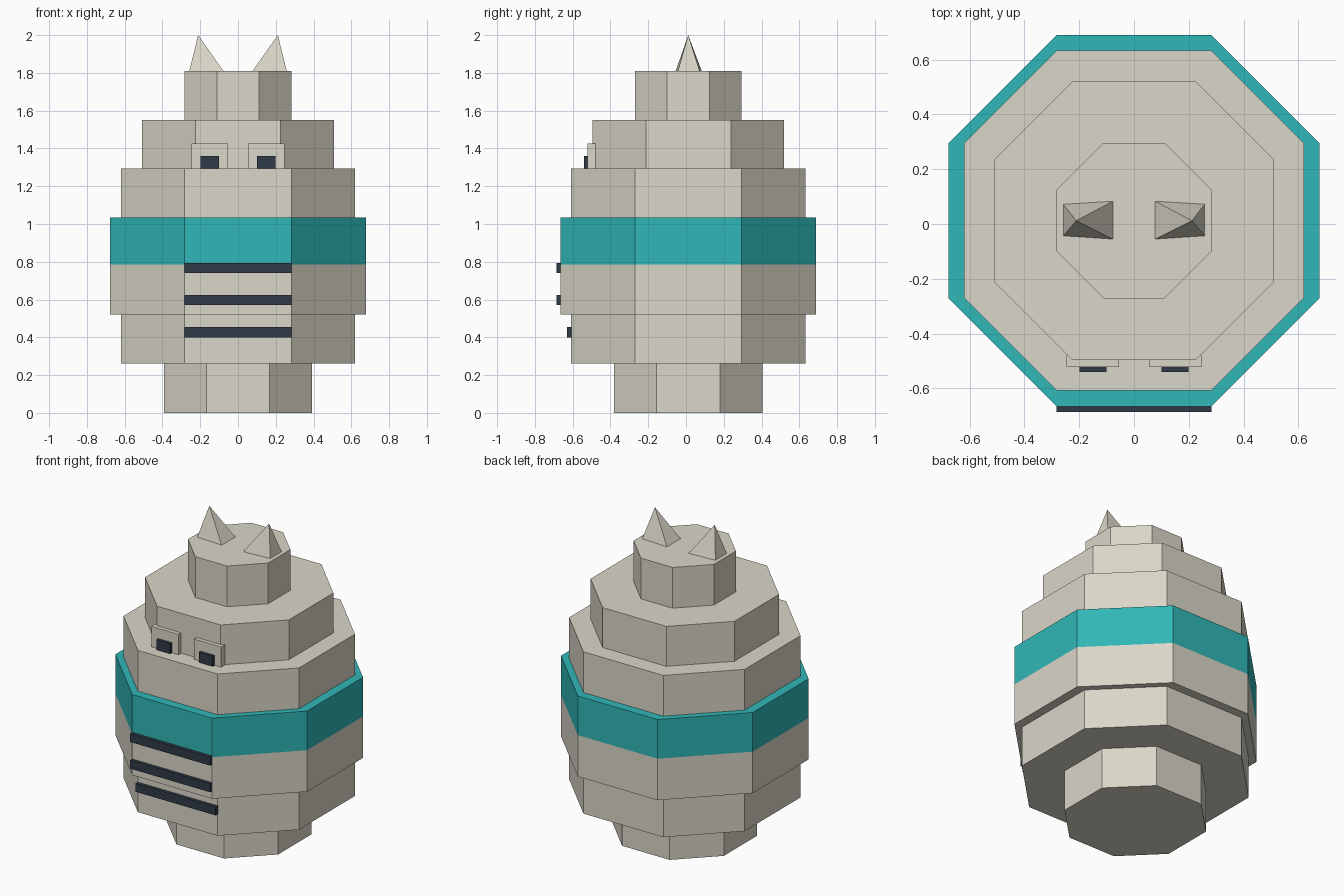
import bpy

if "Cube" in bpy.data.objects:
    bpy.data.objects.remove(bpy.data.objects["Cube"])

CY = 0.012  # centre of the stacked body in y


def material(name, rgb):
    lin = [((c / 255 + 0.055) / 1.055) ** 2.4 for c in rgb]
    m = bpy.data.materials.new(name)
    m.diffuse_color = (*lin, 1)
    m.use_nodes = True
    m.node_tree.nodes["Principled BSDF"].inputs["Base Color"].default_value = m.diffuse_color
    return m


STONE = material("warm_stone", (218, 214, 200))
TEAL = material("teal", (48, 183, 183))
NAVY = material("dark_navy", (47, 58, 71))


def add_mesh(name, verts, faces, mat):
    me = bpy.data.meshes.new(name)
    me.from_pydata(verts, [], faces)
    me.materials.append(mat)
    ob = bpy.data.objects.new(name, me)
    bpy.context.collection.objects.link(ob)
    return ob


def prism(name, outline, z0, z1, mat):
    """Extrude a counter-clockwise outline from z0 to z1."""
    n = len(outline)
    verts = [(x, y, z) for z in (z0, z1) for x, y in outline]
    faces = [tuple(reversed(range(n))), tuple(range(n, 2 * n))]
    faces += [(i, (i + 1) % n, (i + 1) % n + n, i + n) for i in range(n)]
    return add_mesh(name, verts, faces, mat)


def tier(name, half, flat, z0, z1, mat):
    """Eight-sided slab: half width, and half length of the straight sides."""
    h, f = half, flat
    pts = [(h, -f), (h, f), (f, h), (-f, h), (-h, f), (-h, -f), (-f, -h), (f, -h)]
    return prism(name, [(x, y + CY) for x, y in pts], z0, z1, mat)


def box(name, x0, x1, y0, y1, z0, z1, mat):
    return prism(name, [(x0, y0), (x1, y0), (x1, y1), (x0, y1)], z0, z1, mat)


# Stacked octagonal body
tier("foot", 0.393, 0.168, 0.0, 0.262, STONE)
tier("lower_body", 0.62, 0.282, 0.262, 0.52, STONE)
tier("belly", 0.677, 0.282, 0.52, 0.785, STONE)
tier("belt", 0.677, 0.282, 0.785, 1.035, TEAL)
tier("chest", 0.62, 0.282, 1.035, 1.295, STONE)
tier("face", 0.508, 0.225, 1.295, 1.55, STONE)
tier("crown", 0.283, 0.112, 1.55, 1.81, STONE)

# Belly stripes
for i, (z, y) in enumerate([(0.40, -0.608), (0.57, -0.665), (0.74, -0.665)]):
    box(f"belly_stripe_{i + 1}", -0.283, 0.283, y - 0.021, y + 0.01, z, z + 0.054, NAVY)

# Eyes and ears, mirrored left and right
for side, s in (("left", -1), ("right", 1)):
    x = s * 0.15
    box(f"{side}_eye_plate", x - 0.096, x + 0.096, -0.522, -0.48, 1.295, 1.425, STONE)
    box(f"{side}_pupil", x - 0.049, x + 0.049, -0.54, -0.515, 1.295, 1.36, NAVY)
    base = [(0.077, -0.055), (0.258, -0.043), (0.258, 0.072), (0.077, 0.083)]
    verts = [(s * px, py, 1.81) for px, py in base] + [(s * 0.211, CY, 2.0)]
    faces = [(3, 2, 1, 0)] + [(i, (i + 1) % 4, 4) for i in range(4)]
    if s < 0:
        faces = [f[::-1] for f in faces]
    add_mesh(f"{side}_ear", verts, faces, STONE)
